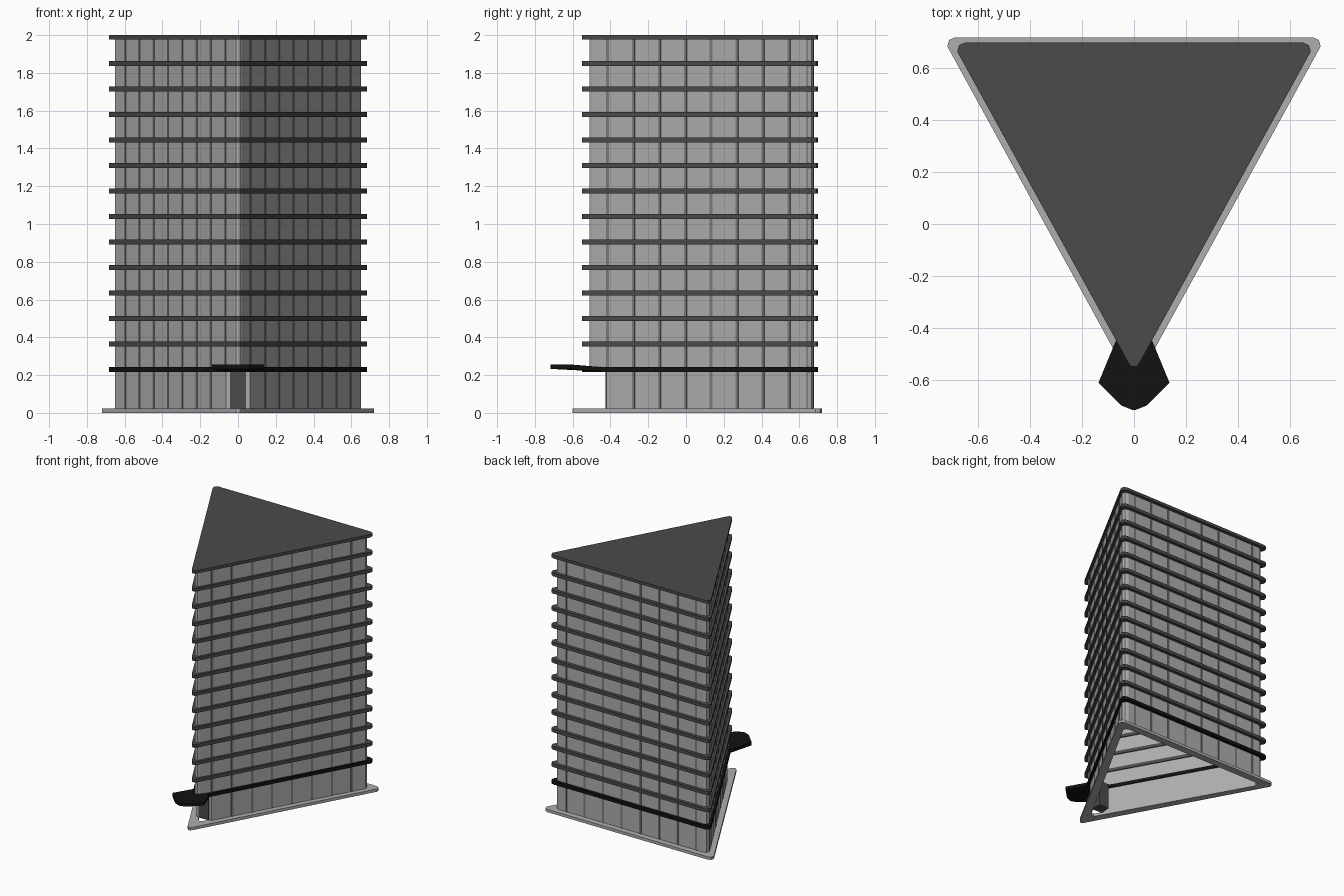
import bpy, bmesh, math
from mathutils import Matrix

if "Cube" in bpy.data.objects:
    bpy.data.objects.remove(bpy.data.objects["Cube"])


def material(name, v):
    m = bpy.data.materials.new(name)
    m.diffuse_color = (v, v, v, 1)
    m.use_nodes = True
    m.node_tree.nodes["Principled BSDF"].inputs["Base Color"].default_value = m.diffuse_color
    return m


BLACK = material("black", 0.006)
DARK = material("dark_grey", 0.07)
GLASS = material("wall_grey", 0.42)
MULL = material("mullion_grey", 0.2)
PALE = material("pale_grey", 0.42)


def finish(name, bm, mat):
    bmesh.ops.recalc_face_normals(bm, faces=bm.faces)
    me = bpy.data.meshes.new(name)
    bm.to_mesh(me)
    bm.free()
    ob = bpy.data.objects.new(name, me)
    bpy.context.collection.objects.link(ob)
    me.materials.append(mat)
    return ob


def mirror(half):
    return half + [(-x, y) for x, y in reversed(half)]


def triangle(hx, back, tip):
    # triangular plan with softened corners
    return mirror([(hx - 0.03, back), (hx - 0.007, back - 0.01), (hx, back - 0.035),
                   (0.022, tip + 0.018), (0.01, tip + 0.003)])


def truncated(hx, back, cut_x, cut_y):
    # same plan with the front corner cut off for the entrance
    return mirror([(hx - 0.03, back), (hx - 0.007, back - 0.01), (hx, back - 0.035), (cut_x, cut_y)])


def prism(name, outer, z0, z1, mat, inner=None):
    bm = bmesh.new()

    def loop(pts, z):
        return [bm.verts.new((x, y, z)) for x, y in pts]

    def bridge(a, b):
        for i in range(len(a)):
            j = (i + 1) % len(a)
            bm.faces.new((a[i], a[j], b[j], b[i]))

    lo, hi = loop(outer, z0), loop(outer, z1)
    bridge(lo, hi)
    if inner:
        ilo, ihi = loop(inner, z0), loop(inner, z1)
        bridge(ilo, ihi)
        bridge(lo, ilo)
        bridge(hi, ihi)
    else:
        bm.faces.new(lo)
        bm.faces.new(hi)
    return finish(name, bm, mat)


def mullions(name, z0, z1, lowest_y):
    # thin vertical strips along all three walls
    bm = bmesh.new()
    slope = (0.65 - 0.022) / (0.64 + 0.497)
    spots = [(-0.56 + 0.16 * i, 0.675, 0) for i in range(8)]
    for i in range(8):
        y = 0.545 - 0.137 * i
        if y > lowest_y:
            x = 0.022 + (y + 0.497) * slope
            a = math.atan2(1, slope)
            spots += [(x, y, a), (-x, y, -a)]
    for x, y, a in spots:
        m = (Matrix.Translation((x, y, (z0 + z1) / 2)) @ Matrix.Rotation(a, 4, 'Z')
             @ Matrix.Diagonal((0.016, 0.006, z1 - z0, 1)))
        bmesh.ops.create_cube(bm, size=1, matrix=m)
    finish(name, bm, MULL)


inside = triangle(0.63, 0.663, -0.475)

# base plinth
prism("base_plinth", triangle(0.72, 0.72, -0.605), 0, 0.022, PALE,
      triangle(0.63, 0.663, -0.475))

# ground floor and tower walls
prism("ground_wall", truncated(0.65, 0.675, 0.0645, -0.42), 0.02, 0.225, GLASS,
      truncated(0.638, 0.665, 0.058, -0.41))
prism("tower_wall", triangle(0.65, 0.675, -0.515), 0.235, 1.98, GLASS,
      triangle(0.638, 0.665, -0.492))
mullions("ground_mullions", 0.02, 0.225, -0.32)
mullions("tower_mullions", 0.235, 1.98, -0.43)

# floor bands, lowest one black, and roof
band = triangle(0.682, 0.70, -0.553)
for i in range(13):
    z = 0.23 + 0.135 * i
    prism(f"floor_band_{i}", band, z - 0.0125, z + 0.0125, DARK if i else BLACK, inside)
prism("roof_slab", band, 1.977, 2.0, DARK)

# entrance door
prism("entrance_door", [(-0.043, -0.425), (0.043, -0.425), (0.043, -0.34), (-0.043, -0.34)],
      0.02, 0.222, DARK)

# entrance canopy, rising gently to the front
canopy = prism("entrance_canopy",
               mirror([(0.07, -0.45), (0.137, -0.612), (0.05, -0.7), (0.004, -0.718)]),
               0.219, 0.243, BLACK)
for v in canopy.data.vertices:
    v.co.z += 0.014 * min(1, (-0.45 - v.co.y) / 0.17)
